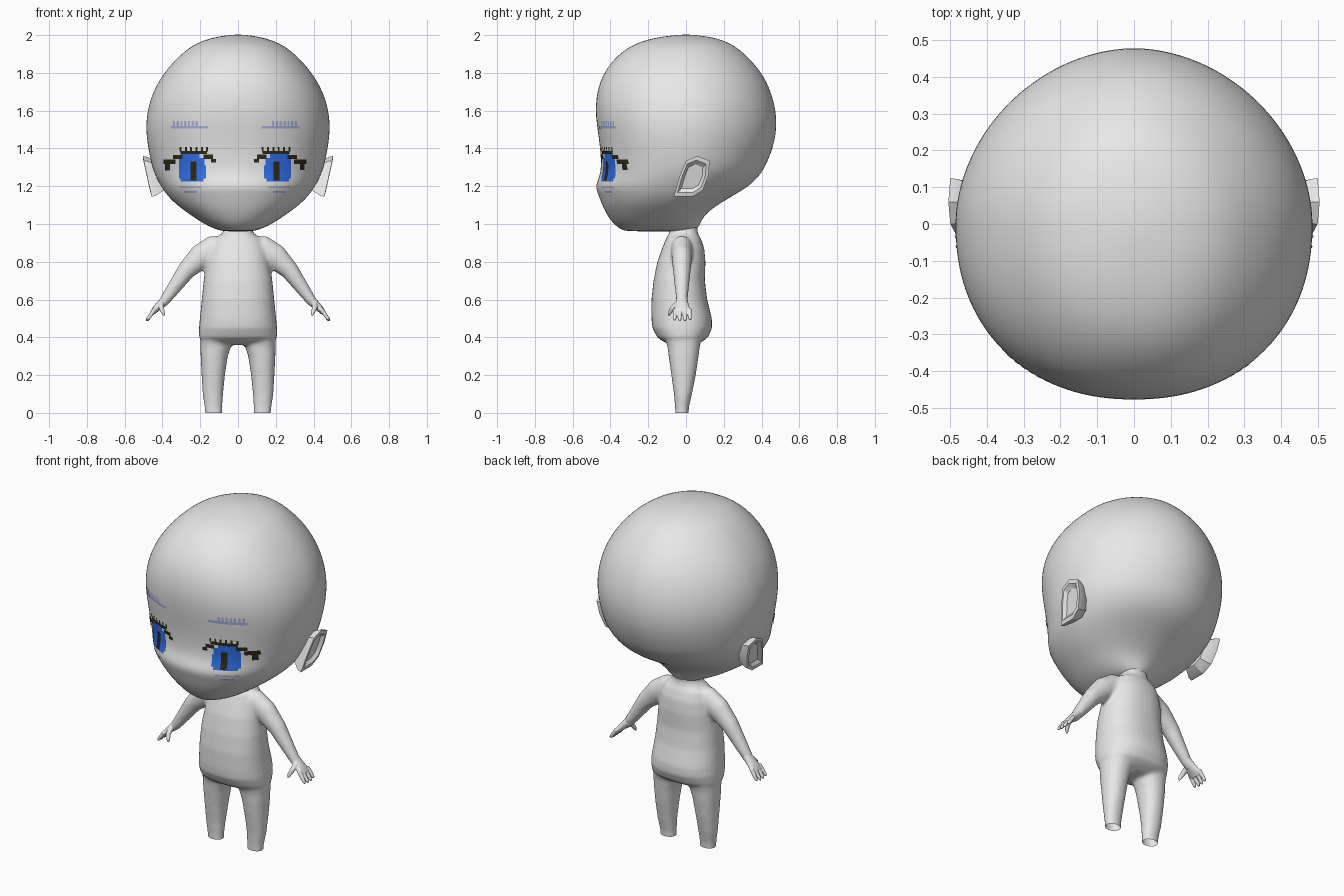
import bpy, bmesh, math
from mathutils import Vector
from mathutils.bvhtree import BVHTree

cube = bpy.data.objects.get("Cube")
if cube:
    bpy.data.objects.remove(cube, do_unlink=True)


def material(name, r, g, b):
    mat = bpy.data.materials.new(name)
    mat.use_nodes = True
    mat.diffuse_color = (r, g, b, 1)
    mat.node_tree.nodes["Principled BSDF"].inputs["Base Color"].default_value = (r, g, b, 1)
    return mat


SKIN = material("pale grey skin", .8, .8, .8)
BLUE = material("iris blue", .03, .16, .8)
DARK = material("lash black", .025, .022, .01)
BROW = material("brow grey blue", .42, .46, .7)


def skin_rings(bm, rings):
    """Join equal rings of points into a closed tube."""
    loops = [[bm.verts.new(p) for p in ring] for ring in rings]
    count = len(loops[0])
    for low, high in zip(loops, loops[1:]):
        for i in range(count):
            j = (i + 1) % count
            bm.faces.new((low[i], low[j], high[j], high[i]))
    bm.faces.new(loops[0][::-1])
    bm.faces.new(loops[-1])


def section(z, cx, half, front, back, mid, power_front, power_back, count):
    """Horizontal rounded section with its own front and back depth."""
    ring = []
    for i in range(count):
        a = math.tau * i / count
        c, s = math.cos(a), math.sin(a)
        power = 2 / (power_back if s > 0 else power_front)
        depth = back - mid if s > 0 else mid - front
        ring.append((cx + half * math.copysign(abs(c) ** power, c),
                     mid + depth * math.copysign(abs(s) ** power, s), z))
    return ring


def tube(bm, path, count=16):
    """Limb along points (x, y, z, radius in y, radius across)."""
    rings = []
    for k, (x, y, z, ry, rn) in enumerate(path):
        a = Vector(path[max(k - 1, 0)][:3])
        b = Vector(path[min(k + 1, len(path) - 1)][:3])
        along = (b - a).normalized()
        across = along.cross(Vector((0, 1, 0))).normalized()
        deep = across.cross(along)
        rings.append([Vector((x, y, z)) + deep * ry * math.cos(math.tau * i / count)
                      + across * rn * math.sin(math.tau * i / count) for i in range(count)])
    skin_rings(bm, rings)


def finish(bm, name, mat, angle=60):
    bmesh.ops.recalc_face_normals(bm, faces=bm.faces)
    mesh = bpy.data.meshes.new(name)
    bm.to_mesh(mesh)
    bm.free()
    mesh.materials.append(mat)
    obj = bpy.data.objects.new(name, mesh)
    bpy.context.collection.objects.link(obj)
    bpy.ops.object.select_all(action='DESELECT')
    obj.select_set(True)
    bpy.context.view_layer.objects.active = obj
    bpy.ops.object.shade_smooth_by_angle(angle=math.radians(angle))
    return obj


def fuse(obj, voxel, rounds):
    """Melt overlapping parts into one smooth surface."""
    remesh = obj.modifiers.new("fuse", 'REMESH')
    remesh.mode = 'VOXEL'
    remesh.voxel_size = voxel
    remesh.use_smooth_shade = True
    smooth = obj.modifiers.new("soften", 'SMOOTH')
    smooth.factor = .5
    smooth.iterations = rounds
    for mod in (remesh, smooth):
        bpy.ops.object.modifier_apply(modifier=mod.name)


# Head: height, half width, front, back, depth of the widest point
HEAD = [(.96, .07, -.32, .03, -.15), (.972, .12, -.345, .06, -.15), (1, .18, -.385, .075, -.15),
        (1.05, .255, -.42, .1, -.13), (1.1, .325, -.445, .165, -.1), (1.15, .375, -.463, .25, -.07),
        (1.2, .41, -.483, .335, -.04), (1.25, .435, -.46, .385, -.02), (1.3, .456, -.45, .42, 0),
        (1.4, .477, -.455, .462, 0), (1.5, .49, -.47, .482, 0), (1.6, .482, -.482, .478, 0),
        (1.7, .452, -.473, .452, 0), (1.8, .395, -.44, .405, 0), (1.9, .305, -.36, .315, 0),
        (1.96, .22, -.265, .235, 0), (1.99, .125, -.15, .14, 0), (2.003, .03, -.03, .03, 0)]
bm = bmesh.new()
skin_rings(bm, [section(z, 0, w, f, b, m, 2.2, 1.9, 40) for z, w, f, b, m in HEAD])
head = finish(bm, "head", SKIN, 180)
head.modifiers.new("rounding", 'SUBSURF').levels = 2
bpy.ops.object.modifier_apply(modifier="rounding")

# Body: torso, legs and arms fused together
TORSO = [(.36, .12, -.08, .05), (.38, .19, -.125, .09), (.4, .207, -.152, .117),
         (.45, .207, -.178, .138), (.5, .202, -.183, .137), (.6, .192, -.183, .112),
         (.7, .182, -.172, .1), (.8, .167, -.152, .103), (.87, .15, -.127, .097),
         (.92, .13, -.107, .08), (.945, .09, -.092, .065), (.97, .072, -.087, .06), (1.03, .075, -.1, .07)]
LEG = [(.46, .11, .09, -.13, .1), (.35, .118, .081, -.098, .073), (.3, .126, .072, -.092, .067),
       (.2, .131, .062, -.078, .052), (.1, .133, .054, -.064, .032),
       (.03, .13, .047, -.058, .016), (-.04, .128, .043, -.057, .012)]
ARM = [(.05, .865, .06, .07), (.13, .86, .058, .08), (.2, .825, .054, .067), (.275, .752, .047, .049),
       (.335, .668, .038, .038), (.39, .592, .03, .028), (.42, .56, .026, .02)]
bm = bmesh.new()
skin_rings(bm, [section(z, 0, w, f, b, (f + b) / 2, 2.3, 2.3, 36) for z, w, f, b in TORSO])
for side in (1, -1):
    skin_rings(bm, [section(z, side * x, w, f, b, (f + b) / 2, 2.2, 2.2, 24) for z, x, w, f, b in LEG])
    tube(bm, [(side * x, -.022, z, ry, rn) for x, z, ry, rn in ARM], 24)
body = finish(bm, "body", SKIN, 180)
fuse(body, .01, 6)

# Open leg ends, cut level with the ground
bm = bmesh.new()
bm.from_mesh(body.data)
bmesh.ops.bisect_plane(bm, geom=bm.verts[:] + bm.edges[:] + bm.faces[:],
                       plane_co=(0, 0, 0), plane_no=(0, 0, 1), clear_inner=True)
bm.to_mesh(body.data)
bm.free()

# Hands: flat palm, four fingers and a thumb
PALM = [(.38, .605, .028, .026), (.41, .575, .034, .022), (.435, .55, .043, .018), (.452, .53, .038, .014)]
THUMB = [(.408, -.04, .58, .016), (.405, -.073, .553, .014), (.395, -.088, .528, .01), (.392, -.092, .515, .005)]
for side, label in ((1, "left"), (-1, "right")):
    bm = bmesh.new()
    tube(bm, [(side * x, -.02, z, ry, rn) for x, z, ry, rn in PALM])
    tube(bm, [(side * x, y, z, r, r) for x, y, z, r in THUMB], 10)
    for k in range(4):
        y = -.057 + .025 * k
        reach = (.93, 1, 1, .9)[k]
        tube(bm, [(side * (.44 + .045 * t), y + .003 * (k - 1.5) * t, .55 - .064 * t, r, r)
                  for t, r in ((0, .012), (.5 * reach, .011), (.85 * reach, .0095), (reach, .005))], 10)
    fuse(finish(bm, label + "_hand", SKIN, 180), .004, 2)

# Ears: slanted faceted flaps with a shallow hollow
EAR = [(-.065, 1.145), (-.035, 1.25), (0, 1.335), (.06, 1.36),
       (.125, 1.335), (.12, 1.26), (.09, 1.18), (.035, 1.145)]
for side, label in ((1, "left"), (-1, "right")):
    bm = bmesh.new()
    rings = []
    for scale, push in ((.7, -.07), (.96, -.022), (1, 0), (.8, .002), (.6, -.016)):
        ring = []
        for y, z in EAR:
            y, z = .035 + (y - .035) * scale, 1.25 + (z - 1.25) * scale
            ring.append((side * (.457 + (z - 1.145) * .22 + push), y, z))
        rings.append(ring)
    skin_rings(bm, rings)
    finish(bm, label + "_ear", SKIN, 30)

# Painted face: thin plates laid on the head, each (x from, x to, z from, z to)
IRIS = [(.137, .28, 1.24, 1.31), (.15, .27, 1.225, 1.24), (.145, .28, 1.31, 1.35), (.17, .27, 1.35, 1.385)]
PUPIL = [(.186, .218, 1.23, 1.33)]
LASH = [(.083, .11, 1.325, 1.345), (.1, .15, 1.345, 1.367), (.13, .27, 1.37, 1.388),
        (.26, .31, 1.345, 1.367), (.295, .36, 1.318, 1.343), (.325, .35, 1.285, 1.318)]
LASH += [(.125 + .028 * k, .135 + .028 * k, 1.385, 1.408) for k in range(6)]
BROWS = [(.125, .325, 1.505, 1.52)] + [(.18 + .02 * k, .192 + .02 * k, 1.52, 1.545) for k in range(7)]
CREASE = [(.16, .275, 1.19, 1.198), (.185, .25, 1.165, 1.175)]
tree = BVHTree.FromObject(head, bpy.context.evaluated_depsgraph_get())


def paint(name, plates, mat, lift):
    bm = bmesh.new()
    for x0, x1, z0, z1 in plates:
        nx, nz = (max(1, math.ceil(d / .012)) for d in (x1 - x0, z1 - z0))
        grid = []
        for i in range(nx + 1):
            for j in range(nz + 1):
                start = Vector((x0 + (x1 - x0) * i / nx, -2, z0 + (z1 - z0) * j / nz))
                hit, normal = tree.ray_cast(start, Vector((0, 1, 0)))[:2]
                grid.append(bm.verts.new(hit + normal * lift))
        for i in range(nx):
            for j in range(nz):
                a = i * (nz + 1) + j
                bm.faces.new((grid[a], grid[a + nz + 1], grid[a + nz + 2], grid[a + 1]))
    for face in bm.faces:
        face.normal_update()
    obj = finish(bm, name, mat)
    if obj.data.polygons[0].normal.y > 0:
        obj.data.flip_normals()


for side, label in ((1, "left"), (-1, "right")):
    for part, plates, mat, lift in (("iris", IRIS, BLUE, .002), ("pupil", PUPIL, DARK, .004),
                                    ("lashes", LASH, DARK, .004), ("eyebrow", BROWS, BROW, .002),
                                    ("lower_lid", CREASE, BROW, .002)):
        if side < 0:
            plates = [(-b - .032, -a - .032, c, d) for a, b, c, d in plates]
        paint(label + "_" + part, plates, mat, lift)
